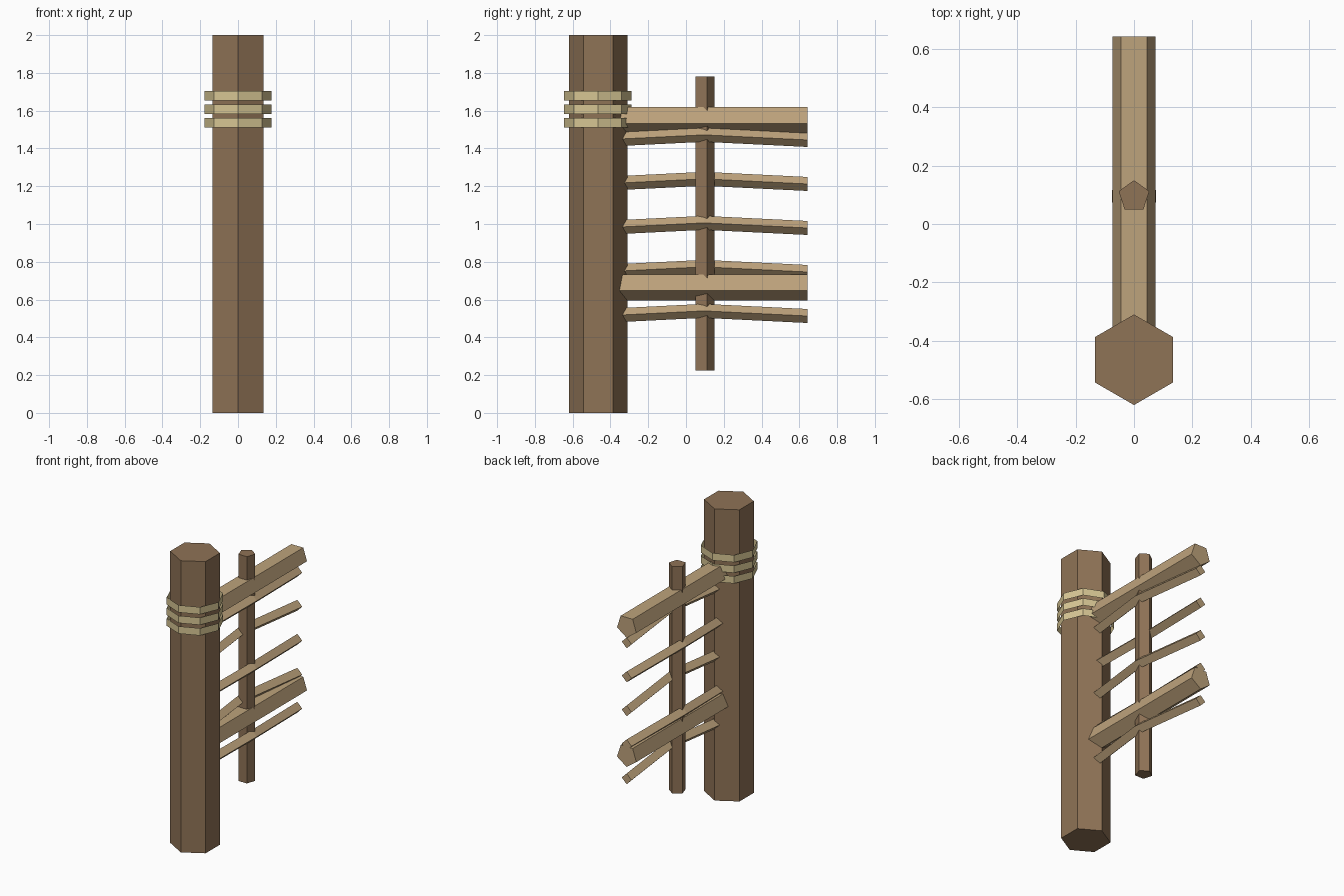
import bpy
import bmesh
from math import cos, sin, pi
from mathutils import Vector

cube = bpy.data.objects.get("Cube")
if cube:
    bpy.data.objects.remove(cube)

X, Y, Z = Vector((1, 0, 0)), Vector((0, 1, 0)), Vector((0, 0, 1))


def material(name, srgb):
    linear = [((c / 255 + 0.055) / 1.055) ** 2.4 for c in srgb] + [1]
    mat = bpy.data.materials.new(name)
    mat.use_nodes = True
    mat.diffuse_color = linear
    shader = mat.node_tree.nodes["Principled BSDF"]
    shader.inputs["Base Color"].default_value = linear
    return mat


def loft(name, mat, path, sides, radius, start, u, v, capped=True):
    """Sweep a regular polygon, lying in the u-v plane, along a path."""
    bm = bmesh.new()
    rings = []
    for centre in path:
        ring = []
        for i in range(sides):
            a = start + 2 * pi * i / sides
            ring.append(bm.verts.new(Vector(centre) + radius * (u * cos(a) + v * sin(a))))
        rings.append(ring)
    for low, high in zip(rings, rings[1:]):
        for i in range(sides):
            j = (i + 1) % sides
            bm.faces.new((low[i], low[j], high[j], high[i]))
    if capped:
        bm.faces.new(rings[0])
        bm.faces.new(rings[-1])
        bmesh.ops.recalc_face_normals(bm, faces=bm.faces)
    mesh = bpy.data.meshes.new(name)
    bm.to_mesh(mesh)
    bm.free()
    mesh.materials.append(mat)
    obj = bpy.data.objects.new(name, mesh)
    bpy.context.collection.objects.link(obj)
    return obj


dark_wood = material("dark wood", (143, 115, 86))
light_wood = material("light wood", (190, 163, 124))
rope = material("rope", (215, 198, 148))

post_y, stake_y = -0.465, 0.095
rail_start, rail_end = -0.45, 0.643

# Upright timbers
loft("main_post", dark_wood, [(0, post_y, 0), (0, post_y, 2)],
     6, 0.155, pi / 2, X, Y)
loft("thin_stake", dark_wood, [(0, stake_y, 0.225), (0, stake_y, 1.78)],
     5, 0.055, pi / 2, X, Y)

# Thick straight rails, flat side up
for name, z in (("lower_rail", 0.671), ("upper_rail", 1.557)):
    loft(name, light_wood, [(0, rail_start, z), (0, rail_end, z)],
         5, 0.077, -pi / 2, X, Z)

# Thin branches woven alternately around the stake
for i in range(5):
    z = 0.54 + 0.233 * i
    side = 0.039 * (-1) ** i
    path = [(0, rail_start, z - 0.027), (side, stake_y, z), (0, rail_end, z - 0.027)]
    loft(f"woven_branch_{i + 1}", light_wood, path, 4, 0.037, 0, X, Z)

# Open rope bands around the post
for i in range(3):
    z = 1.51 + 0.0725 * i
    loft(f"rope_band_{i + 1}", rope, [(0, post_y - 0.002, z), (0, post_y - 0.002, z + 0.05)],
         8, 0.178, 0, X, Y, capped=False)
